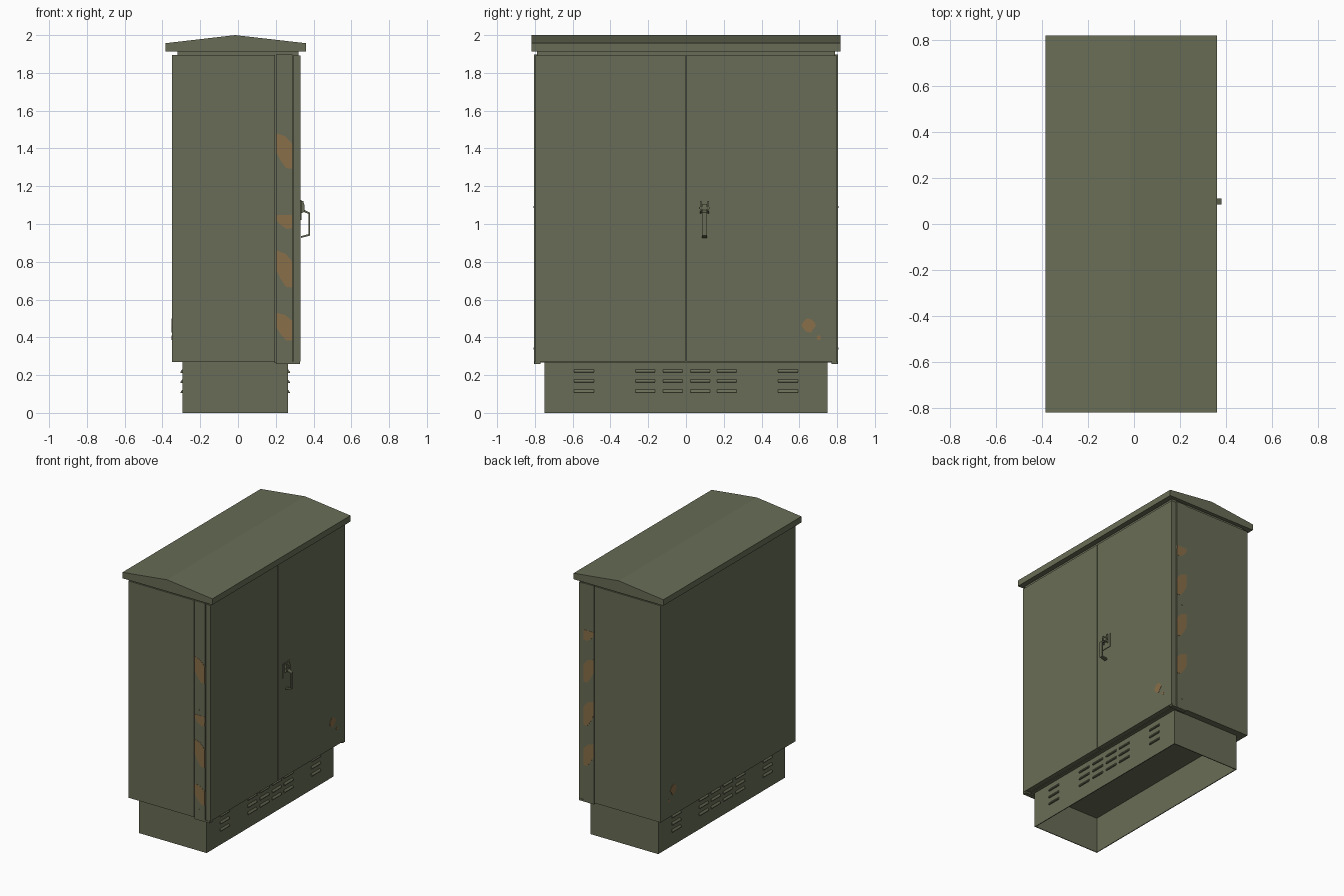
import bpy, bmesh, math
from mathutils import Vector

if "Cube" in bpy.data.objects:
    bpy.data.objects.remove(bpy.data.objects["Cube"])


def material(name, rgb):
    m = bpy.data.materials.new(name)
    m.diffuse_color = (*rgb, 1)
    m.use_nodes = True
    m.node_tree.nodes["Principled BSDF"].inputs["Base Color"].default_value = m.diffuse_color
    return m


OLIVE = material("olive paint", (0.138, 0.152, 0.092))
RUST = material("rust", (0.250, 0.157, 0.066))


def add_prism(bm, pts, axis, a, b):
    """Extrude a 2D outline along an axis from a to b (points are the other two axes in order)."""
    def co(p, d):
        c = list(p)
        c.insert("xyz".index(axis), d)
        return Vector(c)
    face = bm.faces.new([bm.verts.new(co(p, a)) for p in pts])
    ext = bmesh.ops.extrude_face_region(bm, geom=[face])
    shift = co((0, 0), b - a)
    for v in ext["geom"]:
        if isinstance(v, bmesh.types.BMVert):
            v.co += shift


def finish(name, bm, mat):
    bmesh.ops.recalc_face_normals(bm, faces=bm.faces)
    me = bpy.data.meshes.new(name)
    bm.to_mesh(me)
    bm.free()
    me.materials.append(mat)
    ob = bpy.data.objects.new(name, me)
    bpy.context.collection.objects.link(ob)
    return ob


def prism(name, pts, axis, a, b, mat=OLIVE):
    bm = bmesh.new()
    add_prism(bm, pts, axis, a, b)
    return finish(name, bm, mat)


def rect(u0, u1, v0, v1):
    return [(u0, v0), (u1, v0), (u1, v1), (u0, v1)]


def box(name, x, y, z, mat=OLIVE):
    return prism(name, rect(*x, *y), "z", *z, mat)


# Plinth: four thin walls, open underneath
T = 0.006
for n, x in (("plinth_front", (0.265 - T, 0.265)), ("plinth_back", (-0.295, -0.295 + T))):
    box(n, x, (-0.75, 0.75), (0, 0.272))
for n, s in (("plinth_left", -1), ("plinth_right", 1)):
    box(n, (-0.295 + T, 0.265 - T), sorted((s * 0.75, s * (0.75 - T))), (0, 0.272))

# Louvres on both long plinth faces
bm = bmesh.new()
for x0, s in ((0.265, 1), (-0.295, -1)):
    for yc in (-0.54, -0.215, -0.07, 0.075, 0.215, 0.54):
        for zc in (0.22, 0.166, 0.112):
            prof = [(x0 - s * 0.001, zc + 0.012), (x0 + s * 0.010, zc - 0.003),
                    (x0 + s * 0.010, zc - 0.008), (x0 - s * 0.001, zc - 0.008)]
            add_prism(bm, prof, "y", yc - 0.052, yc + 0.052)
finish("plinth_louvres", bm, OLIVE)

# Main housing, inner frame behind the doors, neck under the roof
box("housing", (-0.35, 0.197), (-0.8, 0.8), (0.27, 1.895))
box("inner_frame", (0.19, 0.293), (-0.79, 0.79), (0.268, 1.893))
box("roof_neck", (-0.32, 0.32), (-0.79, 0.79), (1.89, 1.915))

# Two doors with a narrow gap
box("door_left", (0.292, 0.33), (-0.798, -0.003), (0.272, 1.892))
box("door_right", (0.292, 0.33), (0.003, 0.798), (0.272, 1.892))

# Gabled roof
prism("roof", [(-0.385, 1.912), (0.36, 1.912), (0.36, 1.957), (-0.015, 2.0), (-0.385, 1.957)],
      "y", -0.818, 0.818)

# Side strips with rivets, corner feet and rust patches
TALL = [(0.203, 0.5), (0.25, 0.42), (0.272, 0.3), (0.288, 0.2), (0.288, -0.48),
        (0.255, -0.47), (0.225, -0.25), (0.203, -0.02)]
SHORT = [(0.203, 0.5), (0.285, 0.5), (0.288, -0.4), (0.26, -0.5), (0.225, -0.2), (0.203, 0.15)]
PATCHES = {-1: ((TALL, 1.385, 0.19), (SHORT, 1.01, 0.075), (TALL, 0.76, 0.20), (TALL, 0.455, 0.15)),
           1: ((SHORT, 1.51, 0.08), (TALL, 1.25, 0.19), (TALL, 0.93, 0.20), (TALL, 0.62, 0.18))}
for tag, s in (("left", -1), ("right", 1)):
    box("side_strip_" + tag, (0.202, 0.289), sorted((s * 0.785, s * 0.804)), (0.26, 1.898))
    box("corner_foot_" + tag, (0.202, 0.327), sorted((s * 0.77, s * 0.802)), (0.259, 0.273))
    bm = bmesh.new()
    for z in (0.34, 1.09):
        ring = [(0.24 + 0.005 * math.cos(i * math.pi / 4), z + 0.005 * math.sin(i * math.pi / 4))
                for i in range(8)]
        add_prism(bm, ring, "y", s * 0.803, s * 0.807)
    finish("rivets_" + tag, bm, OLIVE)
    bm = bmesh.new()
    for shape, zc, h in PATCHES[s]:
        add_prism(bm, [(x, zc + t * h) for x, t in shape], "y", s * 0.803, s * 0.8055)
    finish("rust_strip_" + tag, bm, RUST)

# Small rust spots low on the right door and on the back
BLOB = [1.0, 0.9, 0.95, 1.0, 0.9, 1.0, 0.85, 0.95, 1.05, 0.8]
for n, a, b in (("rust_spots_door", 0.329, 0.3315), ("rust_spots_back", -0.349, -0.3515)):
    bm = bmesh.new()
    for yc, zc, r in ((0.65, 0.463, 0.038), (0.703, 0.398, 0.013)):
        pts = [(yc + r * k * math.cos(i * math.pi / 5), zc + r * k * math.sin(i * math.pi / 5))
               for i, k in enumerate(BLOB)]
        add_prism(bm, pts, "x", a, b)
    finish(n, bm, RUST)

# Door handle: back plate, bracket cheeks, bent lever
box("handle_plate", (0.328, 0.335), (0.055, 0.14), (1.02, 1.127))
for n, y in (("handle_cheek_a", (0.074, 0.081)), ("handle_cheek_b", (0.114, 0.121))):
    prism(n, [(0.333, 1.055), (0.352, 1.065), (0.352, 1.1), (0.345, 1.122), (0.333, 1.122)], "y", *y)
box("handle_pin", (0.34, 0.349), (0.07, 0.125), (1.08, 1.089))
prism("handle_lever", [(0.336, 1.105), (0.345, 1.105), (0.349, 1.075), (0.38, 1.06), (0.38, 0.938),
                       (0.334, 0.927), (0.334, 0.936), (0.372, 0.946), (0.372, 1.054), (0.338, 1.068)],
      "y", 0.085, 0.11)
